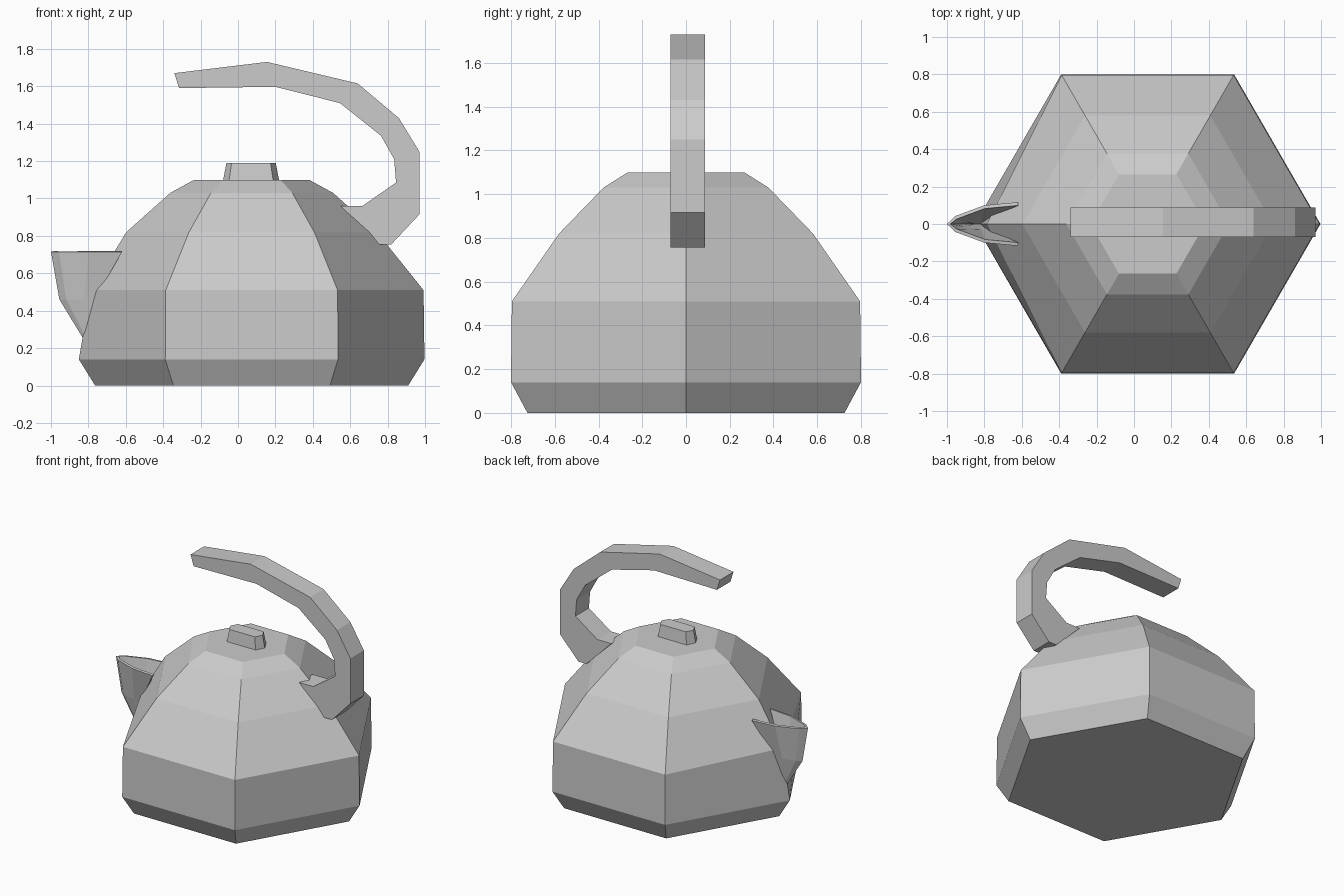
import bpy
from math import cos, sin, pi

if "Cube" in bpy.data.objects:
    bpy.data.objects.remove(bpy.data.objects["Cube"])

CX = 0.073  # body axis


def make(name, verts, faces):
    me = bpy.data.meshes.new(name)
    me.from_pydata(verts, [], faces)
    me.update()
    ob = bpy.data.objects.new(name, me)
    bpy.context.collection.objects.link(ob)
    return ob


def loft(name, rings, closed=True, caps=True):
    """Join equal-length rings of points with quads."""
    n = len(rings[0])
    verts = [p for r in rings for p in r]
    faces = [(k * n + i, k * n + (i + 1) % n, (k + 1) * n + (i + 1) % n, (k + 1) * n + i)
             for k in range(len(rings) - 1) for i in range(n if closed else n - 1)]
    if caps:
        last = (len(rings) - 1) * n
        faces += [tuple(reversed(range(n))), tuple(range(last, last + n))]
    return make(name, verts, faces)


# Hexagonal body; the vertex behind the spout is pulled in
profile = [(0.837, 0), (0.924, 0.14), (0.919, 0.51), (0.67, 0.82), (0.435, 1.03), (0.307, 1.10)]
rings = [[(CX + r * cos(i * pi / 3), r * sin(i * pi / 3), z) for i in range(6)] for r, z in profile]
rings[2][3] = (-0.787, 0, 0.51)
loft("body", rings)

# Lid knob: tapered elongated hexagon
knob = []
for tip, flat, w, z in [(0.15, 0.118, 0.062, 1.095), (0.132, 0.104, 0.052, 1.19)]:
    knob.append([(0.07 + x, y, z) for x, y in
                 [(tip, 0), (flat, w), (-flat, w), (-tip, 0), (-flat, -w), (flat, -w)]])
loft("lid_knob", knob)

# Handle: side outline given thickness in y
outline = [(-0.34, 1.67), (0.155, 1.73), (0.64, 1.615), (0.86, 1.43), (0.97, 1.25), (0.97, 0.915),
           (0.82, 0.755), (0.755, 0.755), (0.55, 0.96), (0.665, 0.96), (0.845, 1.085),
           (0.835, 1.21), (0.765, 1.335), (0.545, 1.51), (0.2, 1.597), (-0.315, 1.59)]
loft("handle", [[(x, y, z) for x, z in outline] for y in (0.088, -0.07)])

# Spout: open pouring lip, half sections mirrored across y
halves = [
    (0.715, [(-0.62, 0.117), (-0.80, 0.10), (-0.957, 0.042), (-1.0, 0)]),
    (0.46, [(-0.765, 0.05), (-0.82, 0.048), (-0.918, 0.028), (-0.955, 0)]),
    (0.255, [(-0.79, 0.012), (-0.80, 0.011), (-0.812, 0.006), (-0.83, 0)]),
]
sections = [[(x, y, z) for x, y in h] + [(x, -y, z) for x, y in reversed(h[:-1])] for z, h in halves]
spout = loft("spout", sections, closed=False, caps=False)
mod = spout.modifiers.new("wall", 'SOLIDIFY')
mod.thickness = 0.018
# Keep the wall on the inner side of the lip
outward = spout.data.polygons[0].normal.y > 0
mod.offset = -1 if outward else 1
